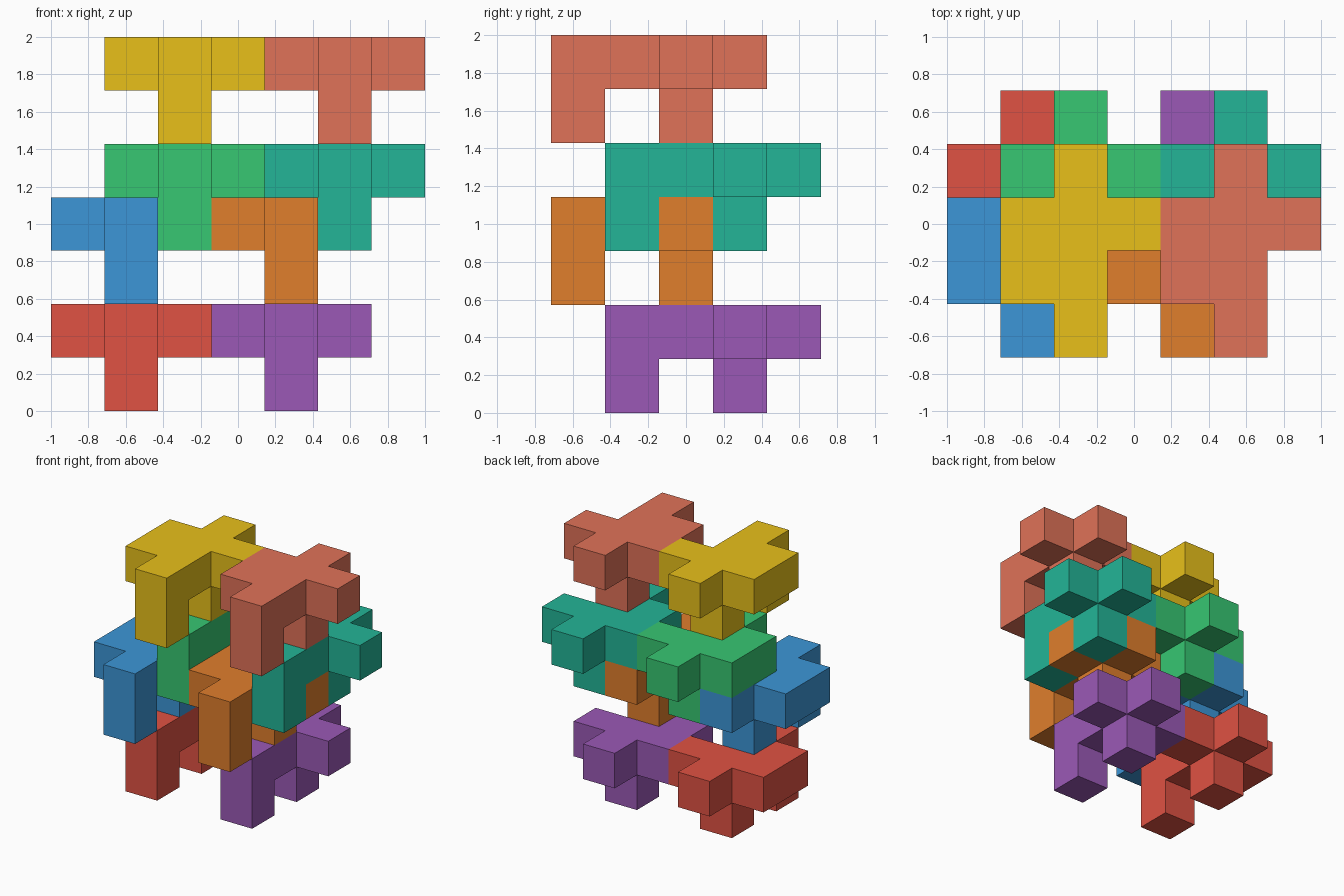
import bpy, bmesh
from mathutils import Vector

if "Cube" in bpy.data.objects:
    bpy.data.objects.remove(bpy.data.objects["Cube"])

U = 2 / 7  # edge of one cube cell

# One repeated block: a seven-cell cross plate with two legs below it
CELLS = {(0, 0, 0), (0, 1, 0), (0, 2, 0), (0, 3, 0),
         (-1, 1, 0), (-1, 2, 0), (1, 2, 0),
         (0, 0, -1), (0, 2, -1)}

# name: (cell position of the block's front plate cell, colour)
BLOCKS = {
    "bottom_left_block":       ((1, 1, 1), "E05243"),
    "bottom_right_block":      ((4, 1, 1), "9B59B6"),
    "lower_middle_left_block": ((1, 0, 3), "3C96D7"),
    "lower_middle_right_block": ((4, 0, 3), "E07E2C"),
    "upper_middle_left_block": ((2, 1, 4), "37C772"),
    "upper_middle_right_block": ((5, 1, 4), "23B597"),
    "top_left_block":          ((2, 0, 6), "E8C01A"),
    "top_right_block":         ((5, 0, 6), "E07258"),
}


def linear(hex_code):
    """Hex colour to linear RGBA."""
    vals = [int(hex_code[i:i + 2], 16) / 255 for i in (0, 2, 4)]
    return [v / 12.92 if v <= 0.04045 else ((v + 0.055) / 1.055) ** 2.4
            for v in vals] + [1]


def block_mesh(name):
    """Outer skin of the cells, with coplanar faces joined."""
    bm = bmesh.new()
    for cell in CELLS:
        for axis in range(3):
            for side in (-1, 1):
                n = [0, 0, 0]
                n[axis] = side
                if tuple(c + d for c, d in zip(cell, n)) in CELLS:
                    continue
                n = Vector(n)
                a = Vector((n.y, n.z, n.x))
                b = n.cross(a)
                mid = Vector(cell) + Vector((0.5, 0.5, 0.5)) + n / 2
                bm.faces.new([bm.verts.new((mid + (a * s + b * t) / 2) * U)
                              for s, t in ((-1, -1), (1, -1), (1, 1), (-1, 1))])
    bmesh.ops.remove_doubles(bm, verts=bm.verts, dist=0.001)
    bmesh.ops.recalc_face_normals(bm, faces=bm.faces)
    bmesh.ops.dissolve_limit(bm, angle_limit=0.01, verts=bm.verts, edges=bm.edges)
    mesh = bpy.data.meshes.new(name)
    bm.to_mesh(mesh)
    bm.free()
    return mesh


# Stack the eight blocks in four layers of two
for name, (pos, colour) in BLOCKS.items():
    obj = bpy.data.objects.new(name, block_mesh(name))
    obj.location = Vector(pos) * U + Vector((-1, -2.5 * U, 0))
    mat = bpy.data.materials.new(name + "_colour")
    mat.diffuse_color = linear(colour)
    mat.use_nodes = True
    mat.node_tree.nodes["Principled BSDF"].inputs["Base Color"].default_value = mat.diffuse_color
    obj.data.materials.append(mat)
    bpy.context.collection.objects.link(obj)
